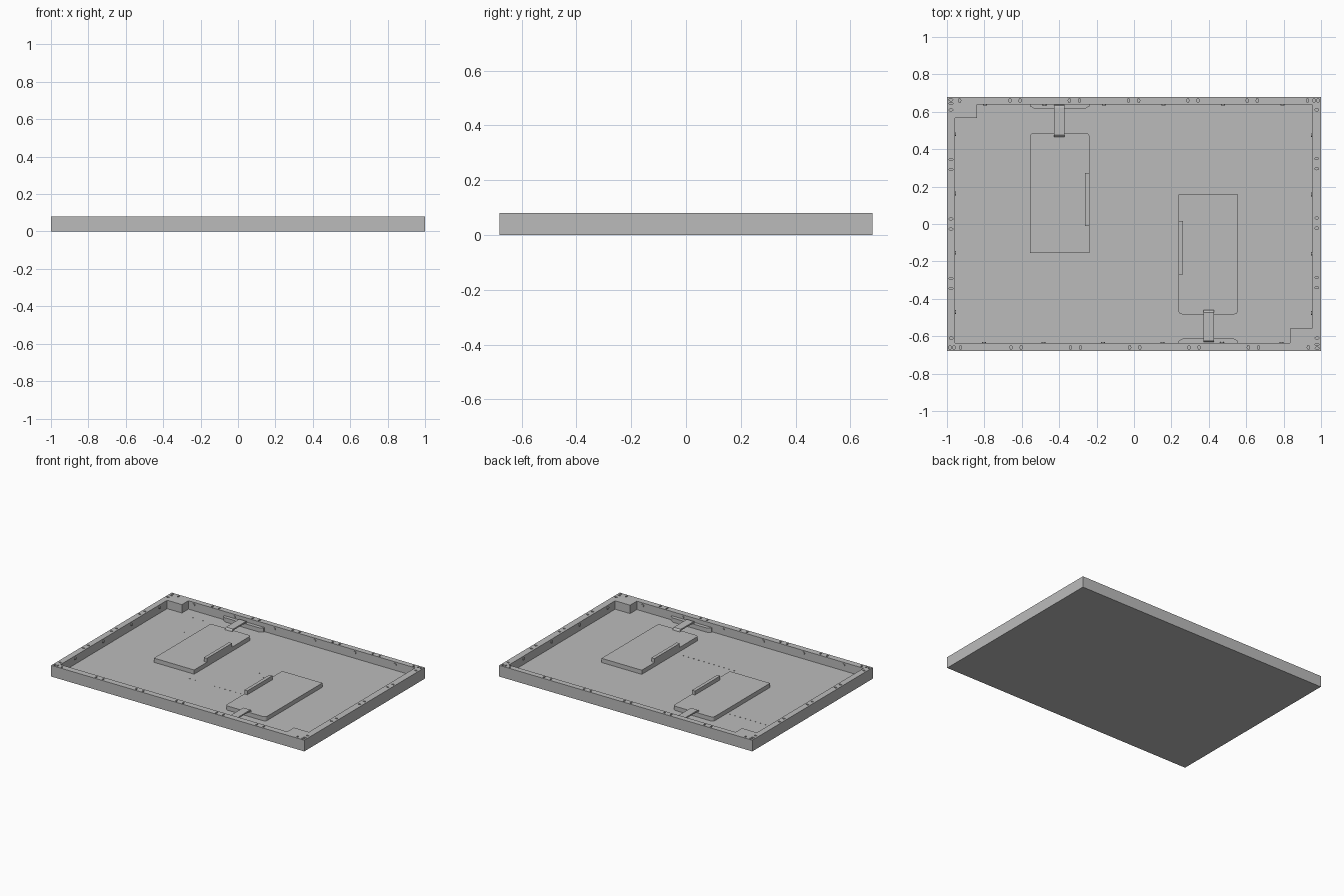
import bpy, bmesh, math
from mathutils import Matrix, Vector

cube = bpy.data.objects.get("Cube")
if cube:
    bpy.data.objects.remove(cube, do_unlink=True)

grey = bpy.data.materials.new("plain grey")
grey.use_nodes = True
grey.diffuse_color = (0.5, 0.5, 0.5, 1)
grey.node_tree.nodes["Principled BSDF"].inputs["Base Color"].default_value = (0.5, 0.5, 0.5, 1)

W, D, H = 1.0, 0.68, 0.08      # half width, half depth, height
FLOOR, PANEL_TOP = 0.02, 0.05
X0, X1, Y0, Y1 = -0.957, 0.952, -0.636, 0.64   # pocket limits


def prism(bm, pts, z0, z1):
    """Extrude a flat outline from z0 to z1."""
    face = bm.faces.new([bm.verts.new((x, y, z0)) for x, y in pts])
    top = bmesh.ops.extrude_face_region(bm, geom=[face])["geom"]
    bmesh.ops.translate(bm, vec=(0, 0, z1 - z0),
                        verts=[v for v in top if isinstance(v, bmesh.types.BMVert)])


def rect(x0, x1, y0, y1):
    return [(x0, y0), (x1, y0), (x1, y1), (x0, y1)]


def oval(cx, cy, rx, ry, n=12):
    return [(cx + rx * math.cos(math.tau * i / n),
             cy + ry * math.sin(math.tau * i / n)) for i in range(n)]


def finish(name, bm):
    bmesh.ops.recalc_face_normals(bm, faces=bm.faces)
    mesh = bpy.data.meshes.new(name)
    bm.to_mesh(mesh)
    bm.free()
    mesh.materials.append(grey)
    ob = bpy.data.objects.new(name, mesh)
    bpy.context.collection.objects.link(ob)
    return ob


def solid(name, pts, z0, z1):
    bm = bmesh.new()
    prism(bm, pts, z0, z1)
    return finish(name, bm)


def half_turn(ob, name):
    """Copy a part to the opposite side of the tray."""
    mesh = ob.data.copy()
    mesh.transform(Matrix.Translation((0, 0.004, 0)) @ Matrix.Rotation(math.pi, 4, "Z"))
    twin = bpy.data.objects.new(name, mesh)
    bpy.context.collection.objects.link(twin)


# Tray body, hollowed by a pocket with two square corner blocks
tray = solid("tray", rect(-W, W, -D, D), 0, H)
pocket = solid("pocket_cutter", [
    (X0, Y0), (0.834, Y0), (0.834, -0.56), (X1, -0.56),
    (X1, Y1), (-0.84, Y1), (-0.84, 0.567), (X0, 0.567)], FLOOR, H + 0.1)

# Slots in the rim, in pairs along each side
bm = bmesh.new()
slots = []
for i in range(5):
    for dx in (-0.027, 0.027):
        x = -0.636 + 0.317 * i + dx
        slots += [(x, 0.66, 0), (x + 0.006, -0.66, 0)]
for i in range(3):
    for dy in (-0.027, 0.027):
        y = 0.318 * (i - 1) + dy
        slots += [(-0.979, y, 1), (0.977, y + 0.005, 1)]
for s in (1, -1):
    slots += [(-0.979 * s, k * s, 1) for k in (0.664, 0.644, 0.61)]
    slots += [(-0.932 * s, 0.66 * s, 0), (0.928 * s, 0.66 * s, 0),
              (0.962 * s, 0.66 * s, 0), (0.984 * s, 0.66 * s, 0),
              (0.977 * s, 0.61 * s, 1)]
for x, y, sideways in slots:
    rx, ry = (0.011, 0.006) if sideways else (0.006, 0.011)
    prism(bm, oval(x, y, rx, ry), H - 0.015, H + 0.02)
holes = finish("slot_cutter", bm)

for cutter in (pocket, holes):
    cutter.hide_render = True
    mod = tray.modifiers.new("cut", "BOOLEAN")
    mod.operation, mod.solver, mod.object = "DIFFERENCE", "EXACT", cutter
deps = bpy.context.evaluated_depsgraph_get()
cut_mesh = bpy.data.meshes.new_from_object(tray.evaluated_get(deps))
tray.modifiers.clear()
tray.data = cut_mesh
for cutter in (pocket, holes):
    bpy.data.objects.remove(cutter, do_unlink=True)

# Round studs on the inner walls
bm = bmesh.new()


def stud(x, y, direction):
    turn = Vector(direction).to_track_quat("Z", "Y").to_matrix().to_4x4()
    bmesh.ops.create_cone(bm, cap_ends=True, segments=12, radius1=0.01, radius2=0.01,
                          depth=0.012, matrix=Matrix.Translation((x, y, 0.062)) @ turn)


for i in range(6):
    x = -0.796 + 0.318 * i
    stud(x, Y1, (0, 1, 0))
    if x < 0.82:
        stud(x - 0.006, Y0, (0, 1, 0))
for i in range(4):
    y = 0.48 - 0.317 * i
    stud(X0, y, (1, 0, 0))
    stud(X1, y - 0.005, (1, 0, 0))
finish("wall_studs", bm)

# Small dots on the floor
bm = bmesh.new()
dots = [(-0.94 + 0.04 * i, 0.33) for i in range(10)]
dots += [(-0.22 + 0.04 * i, -0.23) for i in range(11)]
dots += [(-0.74, 0.55), (-0.66, 0.55), (0.1, 0.1), (0.16, 0.06)]
for x, y in dots:
    prism(bm, oval(x, y, 0.004, 0.004, 6), FLOOR - 0.002, FLOOR + 0.002)
finish("floor_dots", bm)

# Raised panel, rounded at its outer end
PX0, PX1, PY0, PY1, R = -0.556, -0.238, -0.155, 0.487, 0.02
outline = [(PX0, PY0), (PX1, PY0)]
for cx, start in ((PX1 - R, 0), (PX0 + R, 90)):
    for k in range(5):
        a = math.radians(start + 22.5 * k)
        outline.append((cx + R * math.cos(a), PY1 - R + R * math.sin(a)))
panel = solid("left_panel", outline, FLOOR, PANEL_TOP)
half_turn(panel, "right_panel")

# Upright bar on the inner edge of the panel
bar = solid("left_bar", rect(-0.262, PX1, -0.012, 0.273), PANEL_TOP, 0.078)
half_turn(bar, "right_bar")

# Ledge on the wall with cut corners
ledge = solid("left_ledge", [
    (PX0, Y1), (PX0, 0.63), (PX0 + 0.025, 0.615),
    (PX1 - 0.025, 0.615), (PX1, 0.63), (PX1, Y1)], FLOOR, PANEL_TOP)
half_turn(ledge, "right_ledge")

# Strap that bridges from panel to ledge, bent down at both ends
bm = bmesh.new()
profile = [(0.465, 0.05), (0.468, 0.059), (0.476, 0.065), (0.624, 0.065),
           (0.633, 0.059), (0.636, 0.05), (0.622, 0.05), (0.618, 0.055),
           (0.482, 0.055), (0.478, 0.05)]
face = bm.faces.new([bm.verts.new((-0.428, y, z)) for y, z in profile])
side = bmesh.ops.extrude_face_region(bm, geom=[face])["geom"]
bmesh.ops.translate(bm, vec=(0.056, 0, 0),
                    verts=[v for v in side if isinstance(v, bmesh.types.BMVert)])
strap = finish("left_strap", bm)
half_turn(strap, "right_strap")
